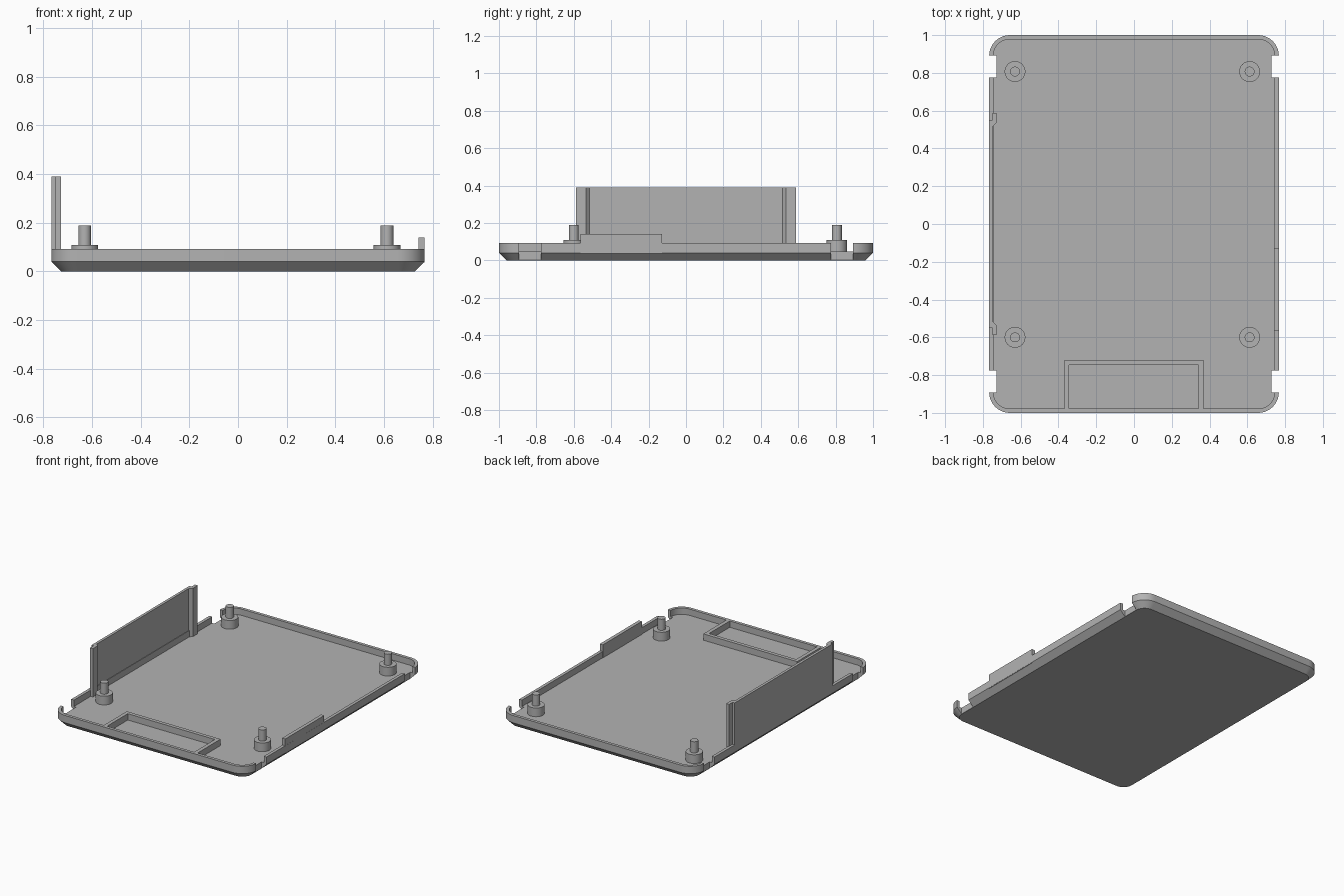
import bpy, bmesh
from math import cos, sin, pi

cube = bpy.data.objects.get("Cube")
if cube:
    bpy.data.objects.remove(cube, do_unlink=True)

grey = bpy.data.materials.new("plain_grey")
grey.use_nodes = True
GREY = (0.45, 0.45, 0.45, 1)
grey.diffuse_color = GREY
grey.node_tree.nodes["Principled BSDF"].inputs["Base Color"].default_value = GREY

HALF_X, HALF_Y, RADIUS = 0.767, 1.0, 0.11
WALL, FLOOR, RIM = 0.022, 0.047, 0.092


def loft(name, rings, smooth=False):
    """Join closed rings of points into a capped solid."""
    bm = bmesh.new()
    loops = [[bm.verts.new(p) for p in ring] for ring in rings]
    n = len(loops[0])
    for a, b in zip(loops, loops[1:]):
        for i in range(n):
            j = (i + 1) % n
            bm.faces.new((a[i], a[j], b[j], b[i]))
    bm.faces.new(loops[0][::-1])
    bm.faces.new(loops[-1])
    bmesh.ops.recalc_face_normals(bm, faces=bm.faces)
    mesh = bpy.data.meshes.new(name)
    bm.to_mesh(mesh)
    bm.free()
    mesh.materials.append(grey)
    ob = bpy.data.objects.new(name, mesh)
    bpy.context.collection.objects.link(ob)
    if smooth:
        bpy.ops.object.select_all(action='DESELECT')
        ob.select_set(True)
        bpy.context.view_layer.objects.active = ob
        bpy.ops.object.shade_smooth_by_angle(angle=pi / 6)
    return ob


def prism(name, outline, z0, z1):
    return loft(name, [[(x, y, z) for x, y in outline] for z in (z0, z1)])


def box(name, x0, x1, y0, y1, z0, z1):
    return prism(name, [(x0, y0), (x1, y0), (x1, y1), (x0, y1)], z0, z1)


def rounded_ring(inset, z, steps=10):
    r = RADIUS - inset
    points = []
    for k, (sx, sy) in enumerate([(1, 1), (-1, 1), (-1, -1), (1, -1)]):
        for s in range(steps + 1):
            a = (k + s / steps) * pi / 2
            points.append((sx * (HALF_X - RADIUS) + r * cos(a),
                           sy * (HALF_Y - RADIUS) + r * sin(a), z))
    return points


def circle_ring(x, y, r, z, sides=32):
    return [(x + r * cos(2 * pi * i / sides), y + r * sin(2 * pi * i / sides), z)
            for i in range(sides)]


# Chamfered tray with a thin rim
tray = loft("tray", [rounded_ring(0.04, 0), rounded_ring(0, 0.04),
                     rounded_ring(0, RIM), rounded_ring(WALL, RIM),
                     rounded_ring(WALL, FLOOR)], smooth=True)

# Clip notches near the four corners
for sx in (-1, 1):
    for sy in (-1, 1):
        xs = sorted((sx * 0.728, sx * 0.9))
        ys = sorted((sy * 0.775, sy * 0.892))
        cutter = box("notch_cutter", *xs, *ys, -0.1, 0.3)
        cutter.hide_render = True
        cutter.hide_viewport = True
        cutter.display_type = 'WIRE'
        cut = tray.modifiers.new("notch", 'BOOLEAN')
        cut.operation = 'DIFFERENCE'
        cut.solver = 'EXACT'
        cut.object = cutter

# Mounting posts: wide foot with a narrow pin
for x in (-0.63, 0.612):
    for y in (-0.6, 0.807):
        loft("mounting_post",
             [circle_ring(x, y, r, z) for r, z in
              [(0.055, FLOOR - 0.01), (0.055, 0.109), (0.026, 0.109), (0.026, 0.188)]],
             smooth=True)

# Three-sided pocket against the front rim
box("pocket_left", 0.341, 0.368, -0.985, -0.72, FLOOR - 0.01, RIM)
box("pocket_right", -0.369, -0.343, -0.985, -0.72, FLOOR - 0.01, RIM)
box("pocket_back", -0.35, 0.35, -0.746, -0.72, FLOOR - 0.01, RIM)

# Tall side panel with a tapered rib at each end
box("side_panel", -HALF_X, -0.748, -0.55, 0.55, 0.041, 0.39)
for s in (-1, 1):
    prism("panel_rib", [(-0.75, s * 0.588), (-0.728, s * 0.588),
                        (-0.728, s * 0.535), (-0.75, s * 0.513)],
          FLOOR - 0.01, 0.39)

# Raised stretch of the opposite rim
box("raised_rim", 0.742, 0.7665, -0.565, -0.128, FLOOR - 0.01, 0.14)
